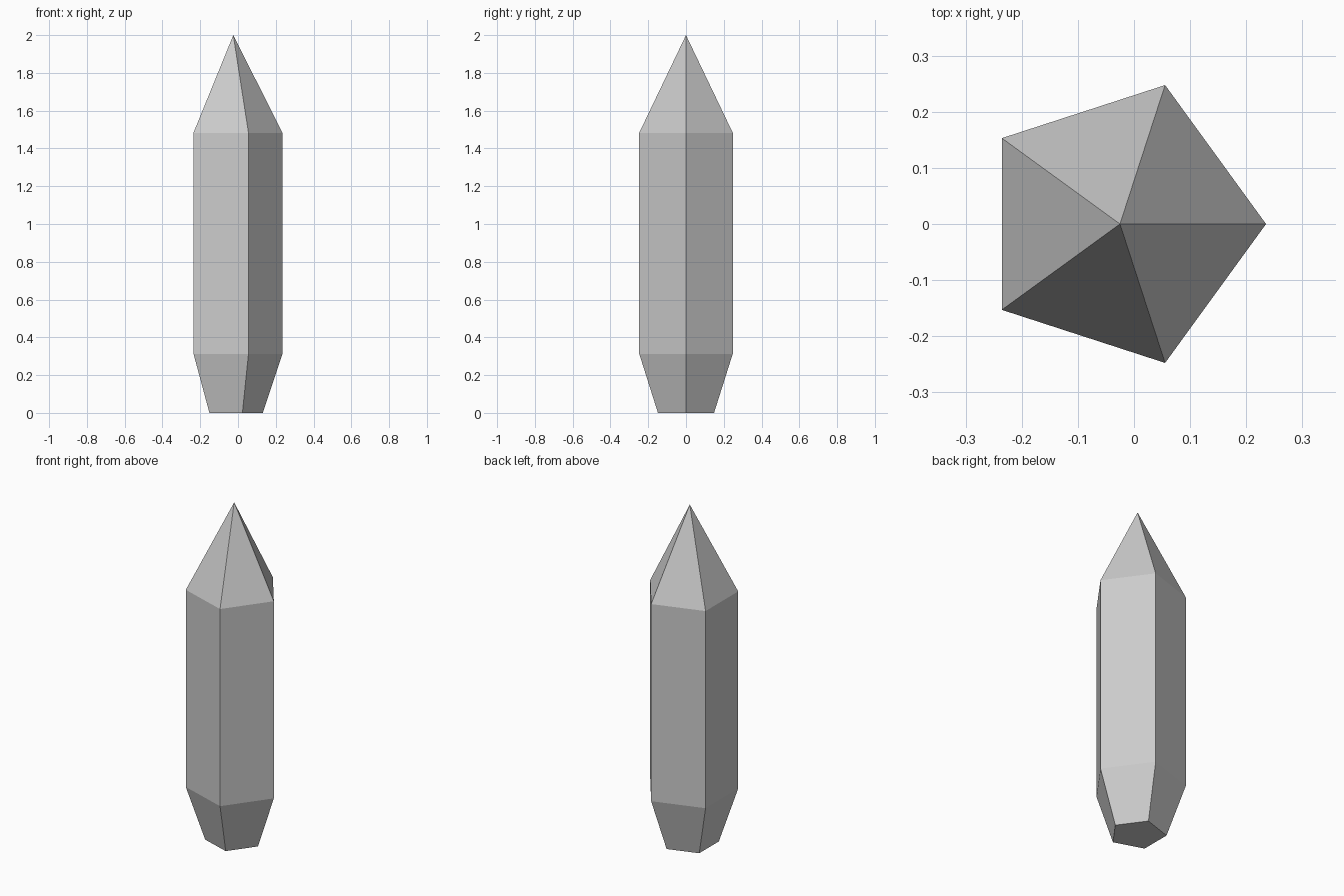
import bpy, bmesh
from math import cos, sin, tau

if "Cube" in bpy.data.objects:
    bpy.data.objects.remove(bpy.data.objects["Cube"])

SIDES = 5
RADIUS = 0.2603
AXIS_X = -0.025          # pentagon axis, so the bounds centre on x = 0
RINGS = [(0.6 * RADIUS, 0.0), (RADIUS, 0.313), (RADIUS, 1.483)]
TIP_Z = 2.0

bm = bmesh.new()


def ring(radius, z):
    return [bm.verts.new((AXIS_X + radius * cos(tau * i / SIDES),
                          radius * sin(tau * i / SIDES), z))
            for i in range(SIDES)]


# Tapered base and straight shaft
rings = [ring(r, z) for r, z in RINGS]
bm.faces.new(rings[0][::-1])
for low, high in zip(rings, rings[1:]):
    for i in range(SIDES):
        j = (i + 1) % SIDES
        bm.faces.new((low[i], low[j], high[j], high[i]))

# Pointed tip
tip = bm.verts.new((AXIS_X, 0, TIP_Z))
for i in range(SIDES):
    bm.faces.new((rings[-1][i], rings[-1][(i + 1) % SIDES], tip))

bmesh.ops.recalc_face_normals(bm, faces=bm.faces)
mesh = bpy.data.meshes.new("crystal")
bm.to_mesh(mesh)
bm.free()
bpy.context.collection.objects.link(bpy.data.objects.new("crystal", mesh))
